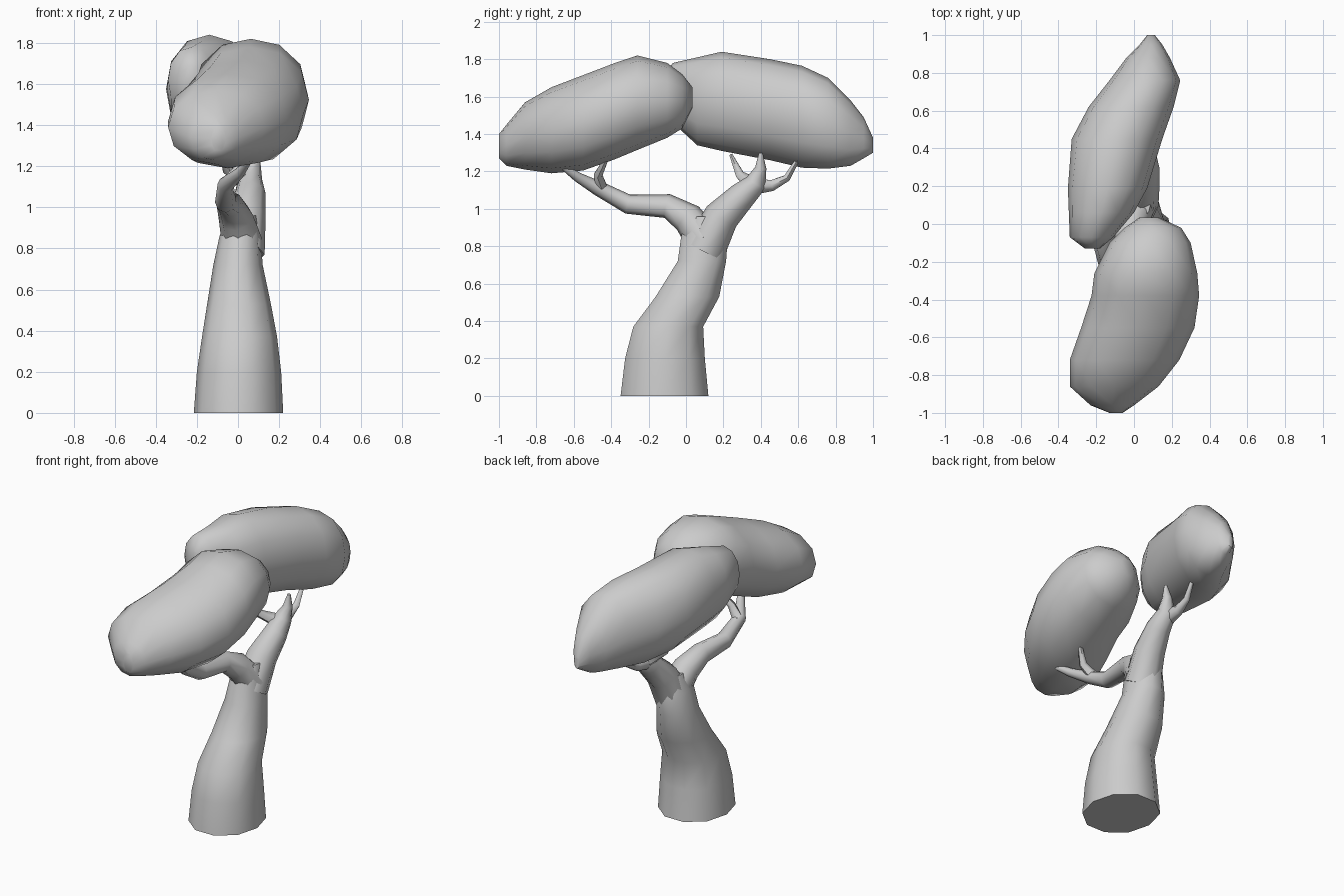
import bpy, bmesh
from math import cos, sin, pi, radians
from mathutils import Vector

if "Cube" in bpy.data.objects:
    bpy.data.objects.remove(bpy.data.objects["Cube"])


def loft(name, rings):
    """Skin a list of equal-length rings and cap both ends."""
    bm = bmesh.new()
    loops = [[bm.verts.new(p) for p in ring] for ring in rings]
    for a, b in zip(loops, loops[1:]):
        n = len(a)
        for i in range(n):
            j = (i + 1) % n
            bm.faces.new((a[i], a[j], b[j], b[i]))
    bm.faces.new(loops[0][::-1])
    bm.faces.new(loops[-1])
    bmesh.ops.recalc_face_normals(bm, faces=bm.faces)
    mesh = bpy.data.meshes.new(name)
    bm.to_mesh(mesh)
    bm.free()
    ob = bpy.data.objects.new(name, mesh)
    bpy.context.collection.objects.link(ob)
    bpy.ops.object.select_all(action='DESELECT')
    ob.select_set(True)
    bpy.context.view_layer.objects.active = ob
    bpy.ops.object.shade_smooth_by_angle(angle=radians(60))
    return ob


def oval(a0, a1, b0, b1, n, power=2.0, turn=0.0):
    """Points of a rounded oval that fills a box, in 2D."""
    pts = []
    for i in range(n):
        t = 2 * pi * i / n + turn
        c, s = cos(t), sin(t)
        k = (abs(c) ** power + abs(s) ** power) ** (-1 / power)
        pts.append(((a0 + a1) / 2 + k * c * (a1 - a0) / 2,
                    (b0 + b1) / 2 + k * s * (b1 - b0) / 2))
    return pts


def crown(name, stations):
    """Foliage lofted along y from (y, left, right, bottom, top)."""
    return loft(name, [[(x, y, z) for x, z in oval(l, r, b, t, 12, 2.15)]
                       for y, l, r, b, t in stations])


def limb(name, path, sides=8):
    """Tapered tube through (x, y, z, radius) points."""
    pts = [Vector(p[:3]) for p in path]
    rings = []
    for i, p in enumerate(pts):
        d = (pts[min(i + 1, len(pts) - 1)] - pts[max(i - 1, 0)]).normalized()
        u = (Vector((1, 0, 0)) - d * d.x).normalized()
        v = d.cross(u)
        r = path[i][3]
        rings.append([p + r * (u * cos(2 * pi * k / sides) + v * sin(2 * pi * k / sides))
                      for k in range(sides)])
    return loft(name, rings)


# Trunk: (z, left, right, front, back)
trunk = [(0, -.215, .22, -.36, .13), (.2, -.20, .21, -.335, .11),
         (.37, -.175, .19, -.29, .10), (.53, -.15, .16, -.17, .185),
         (.72, -.12, .12, -.05, .22), (.86, -.09, .11, -.03, .23),
         (.96, -.05, .09, .03, .20)]
loft("trunk", [[(x, y, z) for x, y in oval(l, r, f, b, 10, 2.1)]
               for z, l, r, f, b in trunk])

# Back branch and its twigs
limb("back_branch", [(.02, .10, .78, .11), (.04, .19, .96, .095),
                     (.06, .30, 1.07, .075), (.06, .375, 1.14, .058),
                     (.08, .40, 1.22, .03), (.09, .40, 1.30, .01)])
limb("back_twig_outer", [(.04, .37, 1.12, .05), (.04, .46, 1.125, .034),
                         (.045, .54, 1.165, .022), (.05, .60, 1.27, .012)], 6)
limb("back_twig_inner", [(.03, .36, 1.13, .045), (-.05, .29, 1.18, .026),
                         (-.08, .24, 1.29, .01)], 6)

# Front branch and its twigs
limb("front_branch", [(.02, .10, .83, .10), (-.01, .01, .95, .085),
                      (-.04, -.10, 1.015, .065), (-.06, -.31, 1.025, .052),
                      (-.06, -.47, 1.11, .04), (.01, -.58, 1.17, .026),
                      (.09, -.73, 1.28, .01)])
limb("front_twig", [(-.06, -.45, 1.11, .035), (.0, -.47, 1.18, .025),
                    (.07, -.42, 1.28, .012)], 6)

# Foliage crowns: (y, left, right, bottom, top)
crown("front_crown", [
    (-1.0, -.13, -.06, 1.27, 1.40), (-.96, -.23, .0, 1.23, 1.45),
    (-.86, -.34, .13, 1.21, 1.57), (-.72, -.34, .24, 1.19, 1.65),
    (-.55, -.28, .32, 1.205, 1.715), (-.38, -.225, .345, 1.265, 1.78),
    (-.26, -.21, .335, 1.315, 1.82), (-.10, -.13, .30, 1.38, 1.78),
    (-.02, -.05, .25, 1.43, 1.72), (.035, .03, .13, 1.54, 1.65)])
crown("back_crown", [
    (-.13, -.26, -.18, 1.55, 1.70), (-.07, -.34, -.11, 1.46, 1.78),
    (.06, -.345, .0, 1.34, 1.81), (.19, -.35, .07, 1.31, 1.84),
    (.45, -.33, .15, 1.26, 1.80), (.62, -.24, .21, 1.22, 1.765),
    (.76, -.13, .245, 1.215, 1.70), (.88, -.04, .19, 1.23, 1.58),
    (.95, .03, .15, 1.27, 1.49), (1.0, .07, .11, 1.30, 1.38)])
